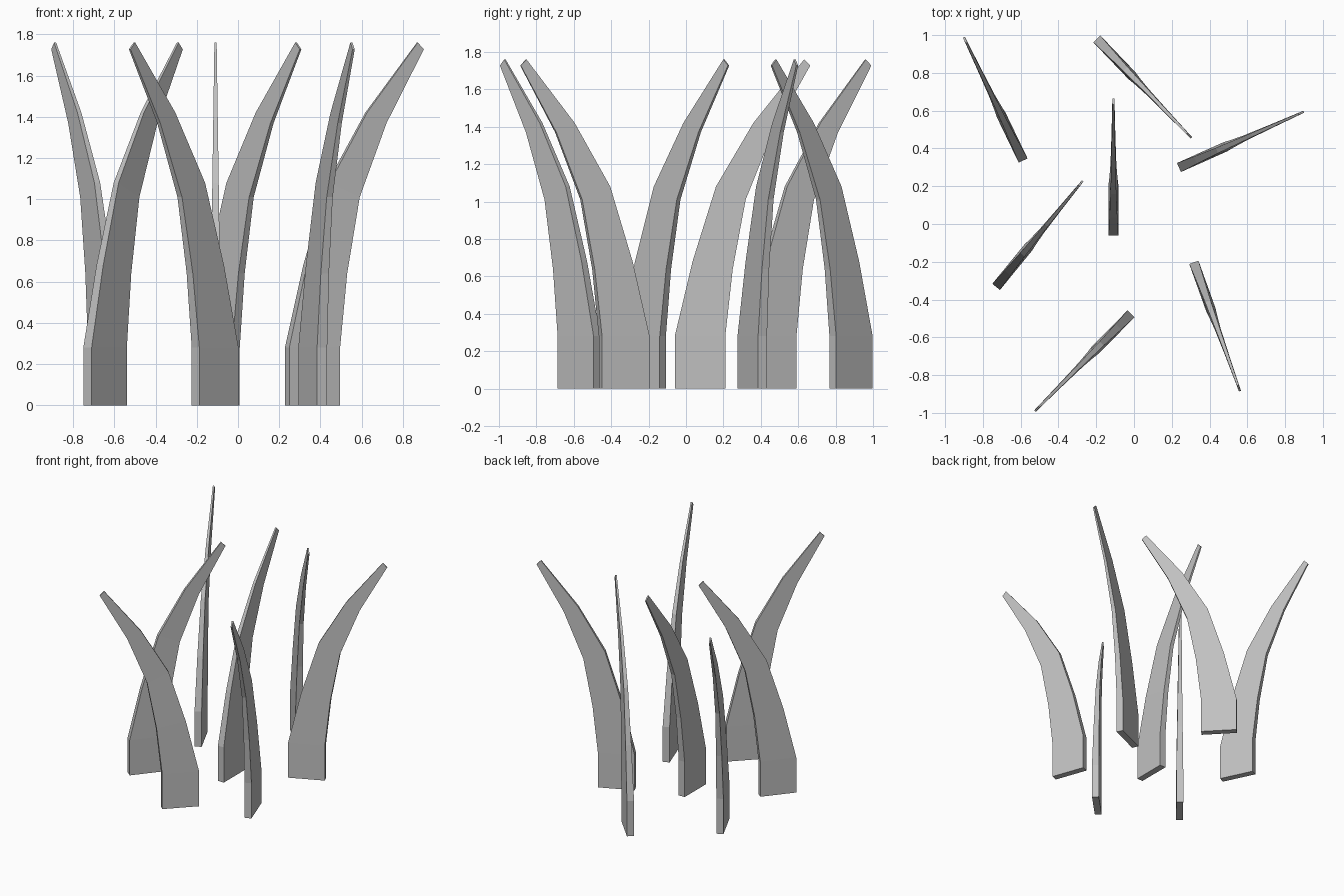
import bpy
import bmesh
from mathutils import Vector

cube = bpy.data.objects.get("Cube")
if cube:
    bpy.data.objects.remove(cube, do_unlink=True)

# Single grey material
grey = bpy.data.materials.new("plain grey")
grey.use_nodes = True
colour = (0.53, 0.53, 0.53, 1)
grey.diffuse_color = colour
grey.node_tree.nodes["Principled BSDF"].inputs["Base Color"].default_value = colour

# Blade sections: heel (reach, height), toe (reach, height), thickness
SECTIONS = [
    ((0, 0), (0.27, 0), 0.052),
    ((0, 0.28), (0.27, 0.28), 0.052),
    ((0.095, 0.68), (0.31, 0.64), 0.042),
    ((0.22, 1.08), (0.379, 1.01), 0.031),
    ((0.42, 1.42), (0.524, 1.37), 0.021),
    ((0.692, 1.76), (0.724, 1.727), 0.011),
]


def make_blade(name, heel, tip):
    """Loft a curved, tapering blade from its heel towards its tip."""
    base = Vector((*heel, 0))
    forward = (Vector((*tip, 0)) - base).normalized()
    side = Vector((-forward.y, forward.x, 0))
    bm = bmesh.new()
    rings = []
    for back, front, thick in SECTIONS:
        ring = []
        for (reach, height), sign in ((back, -1), (front, -1), (front, 1), (back, 1)):
            point = base + forward * reach + side * sign * thick / 2
            point.z = height
            ring.append(bm.verts.new(point))
        rings.append(ring)
    for low, high in zip(rings, rings[1:]):
        for i in range(4):
            j = (i + 1) % 4
            bm.faces.new((low[i], low[j], high[j], high[i]))
    bm.faces.new(rings[0][::-1])
    bm.faces.new(rings[-1])
    bmesh.ops.recalc_face_normals(bm, faces=bm.faces)
    mesh = bpy.data.meshes.new(name)
    bm.to_mesh(mesh)
    bm.free()
    mesh.materials.append(grey)
    bpy.context.collection.objects.link(bpy.data.objects.new(name, mesh))


# Blades scattered around the centre: heel and tip on the ground plan
make_blade("back_right_blade", (-0.587, 0.336), (-0.9, 0.987))
make_blade("back_blade", (-0.197, 0.98), (0.302, 0.458))
make_blade("back_left_blade", (0.238, 0.299), (0.9, 0.595))
make_blade("centre_blade", (-0.109, -0.06), (-0.109, 0.667))
make_blade("right_blade", (-0.73, -0.333), (-0.27, 0.23))
make_blade("front_left_blade", (0.317, -0.203), (0.561, -0.885))
make_blade("front_blade", (-0.016, -0.476), (-0.524, -0.99))
